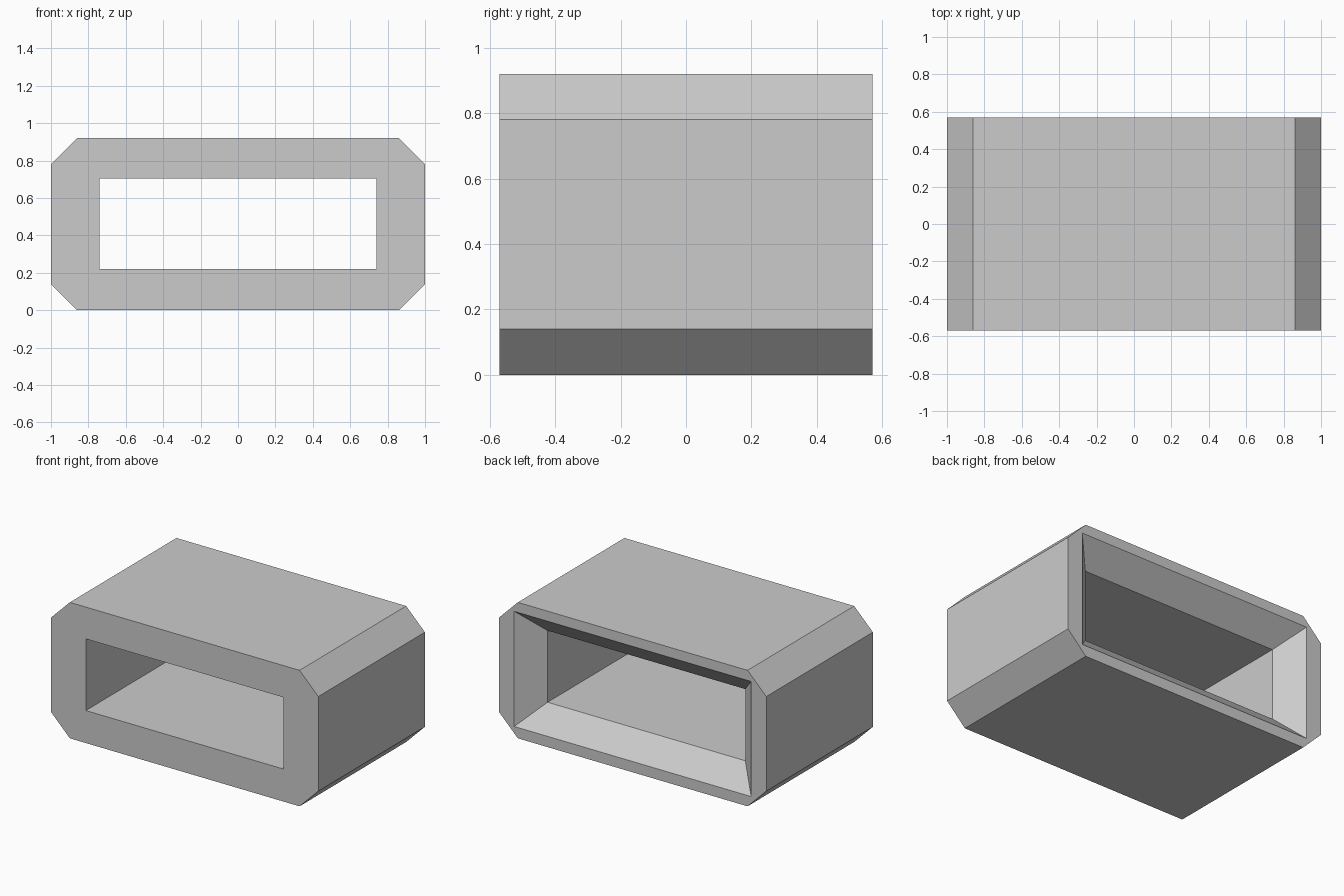
import bpy
import bmesh

cube = bpy.data.objects.get("Cube")
if cube:
    bpy.data.objects.remove(cube, do_unlink=True)

HALF_DEPTH = 0.57
HEIGHT = 0.92
CHAMFER = 0.14
FLARE = 0.147

grey = bpy.data.materials.new("plain_grey")
grey.use_nodes = True
colour = (0.6, 0.6, 0.6, 1)
grey.diffuse_color = colour
grey.node_tree.nodes["Principled BSDF"].inputs["Base Color"].default_value = colour


def octagon(half_width, low, high, cut):
    """Rectangle outline with two points per corner, cut off by the given amount."""
    w = half_width
    return [(-w + cut, low), (w - cut, low), (w, low + cut), (w, high - cut),
            (w - cut, high), (-w + cut, high), (-w, high - cut), (-w, low + cut)]


def rectangle(half_width, low, high):
    w = half_width
    return [(-w, low), (w, low), (w, high), (-w, high)]


def ring(bm, outline, y):
    return [bm.verts.new((x, y, z)) for x, z in outline]


def bridge(bm, a, b):
    """Join two rings of equal size with quads."""
    for i in range(len(a)):
        j = (i + 1) % len(a)
        bm.faces.new((a[i], a[j], b[j], b[i]))


def rim(bm, outer, inner):
    """Flat face between an octagon and a rectangle, one piece per edge and corner."""
    for i in range(4):
        j = (i + 1) % 4
        bm.faces.new((outer[2 * i], outer[2 * i + 1], inner[j], inner[i]))
        bm.faces.new((outer[2 * i + 1], outer[2 * j], inner[j]))


bm = bmesh.new()

# Chamfered outer shell
outline = octagon(1, 0, HEIGHT, CHAMFER)
outer_front = ring(bm, outline, -HALF_DEPTH)
outer_back = ring(bm, outline, HALF_DEPTH)
bridge(bm, outer_front, outer_back)

# Straight tunnel that flares out at the back
low, high, half = 0.22, 0.705, 0.74
hole = rectangle(half, low, high)
flared = rectangle(half + FLARE, low - FLARE, high + FLARE)
hole_front = ring(bm, hole, -HALF_DEPTH)
hole_inner = ring(bm, hole, HALF_DEPTH - FLARE)
hole_back = ring(bm, flared, HALF_DEPTH)
bridge(bm, hole_front, hole_inner)
bridge(bm, hole_inner, hole_back)

# Front and back rims
rim(bm, outer_front, hole_front)
rim(bm, outer_back, hole_back)

bmesh.ops.recalc_face_normals(bm, faces=bm.faces)
mesh = bpy.data.meshes.new("window_housing")
bm.to_mesh(mesh)
bm.free()
mesh.materials.append(grey)
housing = bpy.data.objects.new("window_housing", mesh)
bpy.context.collection.objects.link(housing)
